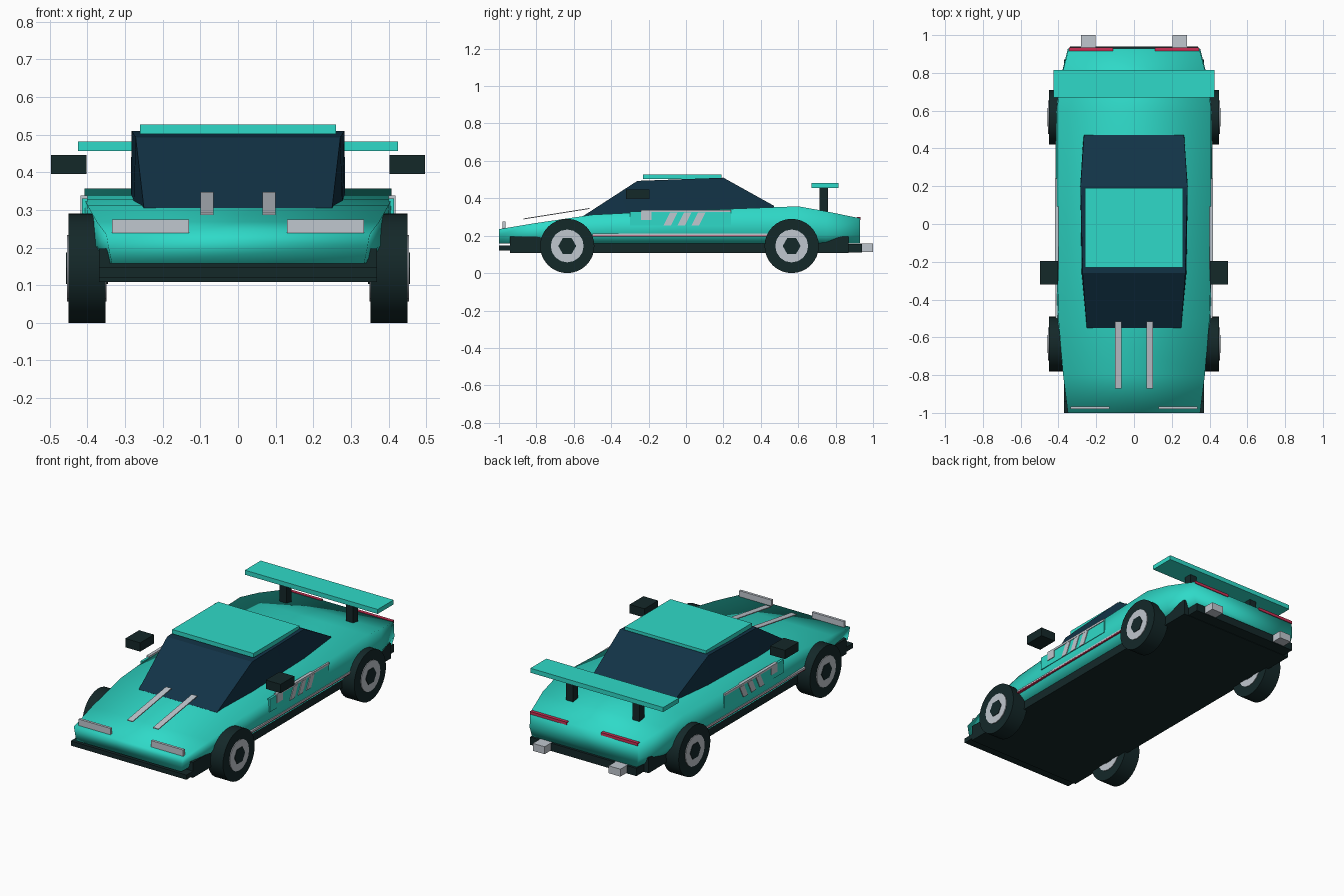
import bpy, bmesh, math
from mathutils import Matrix

if "Cube" in bpy.data.objects:
    bpy.data.objects.remove(bpy.data.objects["Cube"])


def material(name, rgb):
    m = bpy.data.materials.new(name)
    m.diffuse_color = (*rgb, 1)
    m.use_nodes = True
    m.node_tree.nodes["Principled BSDF"].inputs["Base Color"].default_value = m.diffuse_color
    return m


TEAL = material("teal paint", (0.028, 0.70, 0.58))
BLACK = material("black rubber", (0.007, 0.021, 0.022))
GLASS = material("tinted glass", (0.006, 0.033, 0.062))
SILVER = material("silver trim", (0.53, 0.57, 0.62))
RED = material("red lamp", (0.60, 0.03, 0.09))


def finish(bm, name, mat, angle=None):
    bmesh.ops.recalc_face_normals(bm, faces=bm.faces)
    me = bpy.data.meshes.new(name)
    bm.to_mesh(me)
    bm.free()
    me.materials.append(mat)
    ob = bpy.data.objects.new(name, me)
    bpy.context.collection.objects.link(ob)
    if angle:
        bpy.ops.object.select_all(action='DESELECT')
        ob.select_set(True)
        bpy.context.view_layer.objects.active = ob
        bpy.ops.object.shade_smooth_by_angle(angle=math.radians(angle))
    return ob


def box(name, mat, x, y, z):
    """Box from three (low, high) ranges."""
    bm = bmesh.new()
    bmesh.ops.create_cube(bm, size=1)
    for v in bm.verts:
        v.co = [a[0] + (c + 0.5) * (a[1] - a[0]) for a, c in zip((x, y, z), v.co)]
    return finish(bm, name, mat)


def prism(name, mat, side_points, x0, x1):
    """Extrude a (y, z) outline across x."""
    bm = bmesh.new()
    f = bm.faces.new([bm.verts.new((x0, y, z)) for y, z in side_points])
    ext = bmesh.ops.extrude_face_region(bm, geom=[f])["geom"]
    bmesh.ops.translate(bm, vec=(x1 - x0, 0, 0),
                        verts=[g for g in ext if isinstance(g, bmesh.types.BMVert)])
    return finish(bm, name, mat)


def loft(name, mat, sections, angle):
    """Skin mirrored (y, [(x, z)...]) cross-sections."""
    bm = bmesh.new()
    rings = []
    for y, half in sections:
        pts = half + [(-x, z) for x, z in reversed(half)]
        rings.append([bm.verts.new((x, y, z)) for x, z in pts])
    n = len(rings[0])
    for a, b in zip(rings, rings[1:]):
        for i in range(n):
            j = (i + 1) % n
            bm.faces.new((a[i], a[j], b[j], b[i]))
    bm.faces.new(rings[0])
    bm.faces.new(rings[-1])
    return finish(bm, name, mat, angle)


def cylinder(name, mat, r, x0, x1, y, z, n, angle=None):
    bm = bmesh.new()
    place = Matrix.Translation(((x0 + x1) / 2, y, z)) @ Matrix.Rotation(math.pi / 2, 4, 'Y')
    bmesh.ops.create_cone(bm, cap_ends=True, segments=n, radius1=r, radius2=r,
                          depth=abs(x1 - x0), matrix=place)
    return finish(bm, name, mat, angle)


# Wedge body: y, lower half-width, widest half-width, top half-width, top height
body = []
for y, lo, wide, top, zt in [(-1.0, 0.335, 0.345, 0.35, 0.235), (-0.8, 0.35, 0.375, 0.375, 0.268),
                             (-0.5, 0.37, 0.405, 0.40, 0.312), (-0.2, 0.375, 0.412, 0.408, 0.327),
                             (0.6, 0.375, 0.412, 0.408, 0.357), (0.75, 0.365, 0.395, 0.392, 0.33),
                             (0.93, 0.335, 0.35, 0.345, 0.293)]:
    body.append((y, [(lo, 0.157), (wide, 0.205), (top, zt)]))
loft("body", TEAL, body, 100)

# Glass cabin with roof panel
loft("cabin", GLASS, [(-0.55, [(0.25, 0.29), (0.25, 0.305)]), (-0.26, [(0.278, 0.30), (0.272, 0.493)]),
                      (0.2, [(0.285, 0.30), (0.283, 0.51)]), (0.47, [(0.268, 0.30), (0.265, 0.36)])], 30)
box("roof_panel", TEAL, (-0.26, 0.26), (-0.23, 0.19), (0.502, 0.527))

# Underside and bumpers
box("chassis", BLACK, (-0.37, 0.37), (-0.94, 0.87), (0.108, 0.197))
box("front_splitter", BLACK, (-0.37, 0.37), (-1.0, -0.94), (0.12, 0.147))
box("rear_bumper", BLACK, (-0.34, 0.34), (0.87, 0.94), (0.11, 0.155))

# Rear wing
box("rear_wing", TEAL, (-0.425, 0.425), (0.67, 0.815), (0.456, 0.482))

for s, side in ((1, "right"), (-1, "left")):
    def span(a, b):
        return tuple(sorted((s * a, s * b)))

    def part(name, mat, x, y, z):
        return box(f"{side}_{name}", mat, span(*x), y, z)

    # Wheels: tyre, ring and hub
    for y, end in ((-0.635, "front"), (0.565, "rear")):
        tag = f"{side}_{end}"
        cylinder(tag + "_tyre", BLACK, 0.145, s * 0.352, s * 0.45, y, 0.145, 32, 30)
        cylinder(tag + "_rim", SILVER, 0.088, s * 0.349, s * 0.454, y, 0.145, 16, 30)
        cylinder(tag + "_hub", BLACK, 0.048, s * 0.346, s * 0.457, y, 0.145, 6)

    # Lamps, exhaust, mirror and wing post
    part("headlamp", SILVER, (0.13, 0.335), (-0.98, -0.965), (0.233, 0.275))
    part("tail_lamp", RED, (0.11, 0.345), (0.915, 0.934), (0.283, 0.299))
    part("exhaust", SILVER, (0.205, 0.28), (0.93, 1.0), (0.114, 0.157))
    part("mirror", BLACK, (0.402, 0.497), (-0.32, -0.195), (0.395, 0.446))
    part("wing_post", BLACK, (0.19, 0.235), (0.715, 0.76), (0.32, 0.458))

    # Bonnet strip
    prism(side + "_bonnet_strip", SILVER, [(-0.87, 0.287), (-0.515, 0.343), (-0.515, 0.348), (-0.87, 0.292)],
          s * 0.065, s * 0.10)

    # Side trim: sill stripes, vent panel, slanted louvres
    part("sill_stripe", SILVER, (0.40, 0.416), (-0.5, 0.44), (0.202, 0.211))
    part("sill_pinstripe", RED, (0.40, 0.415), (-0.5, 0.44), (0.197, 0.202))
    part("vent_panel", TEAL, (0.40, 0.414), (-0.30, 0.24), (0.255, 0.33))
    part("vent_top_trim", SILVER, (0.40, 0.418), (-0.24, 0.24), (0.326, 0.338))
    part("door_handle", SILVER, (0.40, 0.418), (-0.24, -0.185), (0.285, 0.337))
    for y in (-0.12, -0.045, 0.03):
        prism(side + "_louvre", SILVER, [(y, 0.255), (y + 0.04, 0.255), (y + 0.075, 0.325), (y + 0.035, 0.325)],
              s * 0.40, s * 0.418)
